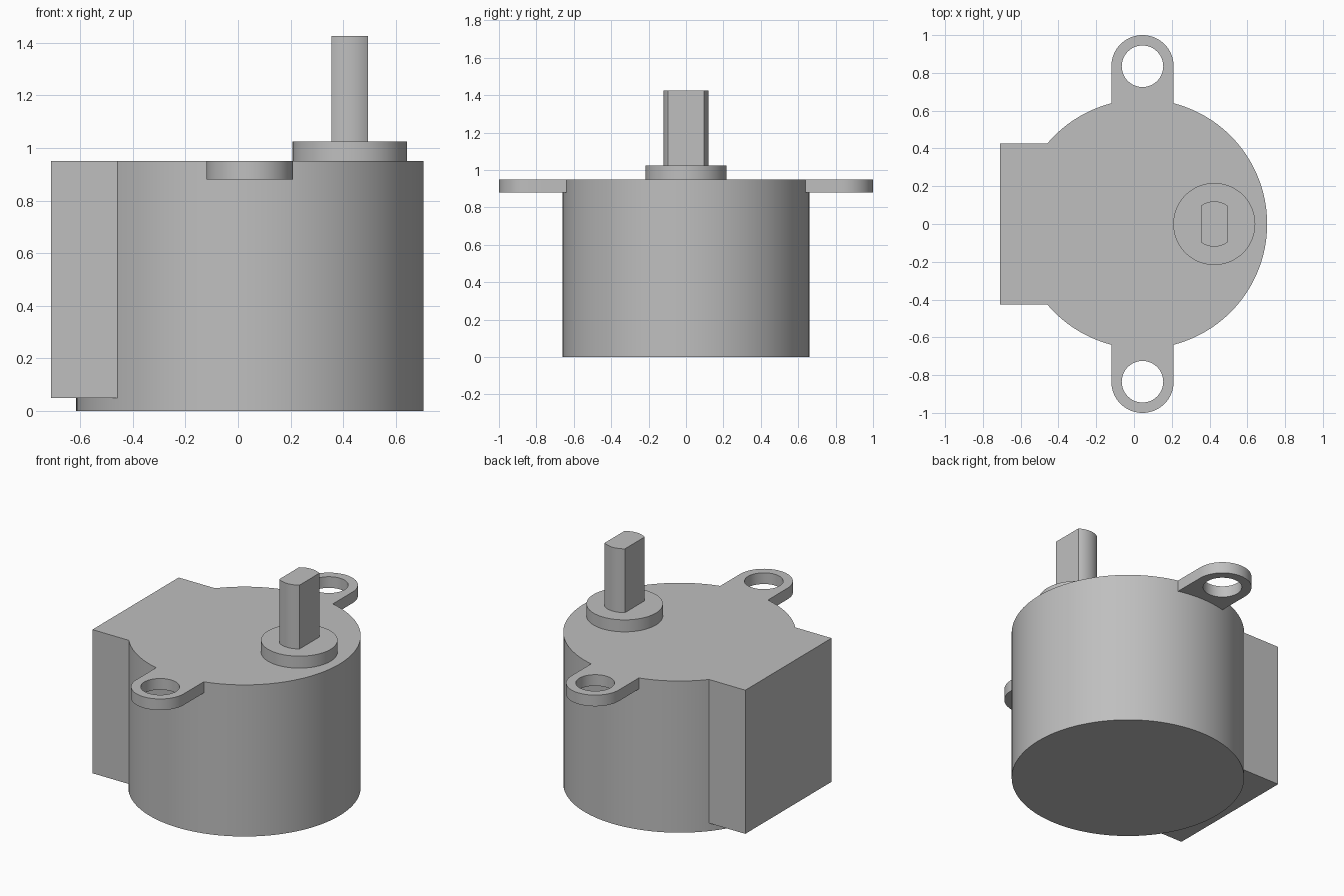
import bpy
import bmesh
from math import pi, sin, cos, asin, sqrt

cube = bpy.data.objects.get("Cube")
if cube:
    bpy.data.objects.remove(cube, do_unlink=True)

# Single grey metal
GREY = (0.52, 0.52, 0.52, 1)
metal = bpy.data.materials.new("grey metal")
metal.use_nodes = True
metal.diffuse_color = GREY
metal.node_tree.nodes["Principled BSDF"].inputs["Base Color"].default_value = GREY

CX = 0.045           # axis of the can
R = 0.66             # can radius
TOP = 0.95           # top of the can
SHAFT_X = 0.425      # axis of the offset shaft


def arc(cx, cy, r, start, end, steps):
    """Points along an arc, both ends included."""
    angles = [start + (end - start) * i / steps for i in range(steps + 1)]
    return [(cx + r * cos(a), cy + r * sin(a)) for a in angles]


def circle(cx, cy, r, steps):
    return arc(cx, cy, r, 0, 2 * pi, steps)[:-1]


def prism(name, outline, z0, z1, hole=None):
    """Extrude a closed outline, optionally with a hole through it."""
    bm = bmesh.new()
    loops = [[bm.verts.new((x, y, z0)) for x, y in pts]
             for pts in (outline, hole) if pts]
    if hole:
        edges = [bm.edges.new((loop[i - 1], loop[i]))
                 for loop in loops for i in range(len(loop))]
        bmesh.ops.triangle_fill(bm, edges=edges, use_beauty=True)
    else:
        bm.faces.new(loops[0])
    grown = bmesh.ops.extrude_face_region(bm, geom=bm.faces[:])["geom"]
    bmesh.ops.translate(bm, vec=(0, 0, z1 - z0),
                        verts=[v for v in grown if isinstance(v, bmesh.types.BMVert)])
    bmesh.ops.recalc_face_normals(bm, faces=bm.faces[:])
    mesh = bpy.data.meshes.new(name)
    bm.to_mesh(mesh)
    bm.free()
    mesh.materials.append(metal)
    obj = bpy.data.objects.new(name, mesh)
    bpy.context.collection.objects.link(obj)
    bpy.ops.object.select_all(action="DESELECT")
    obj.select_set(True)
    bpy.context.view_layer.objects.active = obj
    bpy.ops.object.shade_smooth_by_angle(angle=pi / 6)
    return obj


# Round can
prism("motor_can", circle(CX, 0, R, 128), 0, TOP)

# Connector housing, its inner side following the can wall
HALF = 0.427
SEAT = R - 0.001
a = asin(HALF / SEAT)
housing = [(-0.71, HALF), (-0.71, -HALF)] + arc(CX, 0, SEAT, pi + a, pi - a, 24)
prism("connector_housing", housing, 0.05, TOP)

# Mounting ears with screw holes, front and back
EAR_R, EAR_Y = 0.165, 0.835
b = asin(EAR_R / SEAT)
ear = arc(CX, EAR_Y, EAR_R, 0, pi, 32) + arc(CX, 0, SEAT, pi / 2 + b, pi / 2 - b, 12)
screw_hole = circle(CX, EAR_Y, 0.11, 48)
for name, side in (("back_ear", 1), ("front_ear", -1)):
    prism(name, [(x, side * y) for x, y in ear], 0.88, TOP,
          [(x, side * y) for x, y in screw_hole])

# Shaft collar
prism("shaft_collar", circle(SHAFT_X, 0, 0.217, 72), TOP, 1.025)

# Shaft with two flats
SHAFT_R, FLAT = 0.12, 0.07
c = asin(FLAT / SHAFT_R)
shaft = (arc(SHAFT_X, 0, SHAFT_R, pi / 2 - c, pi / 2 + c, 14)
         + arc(SHAFT_X, 0, SHAFT_R, 1.5 * pi - c, 1.5 * pi + c, 14))
prism("output_shaft", shaft, 1.025, 1.425)
